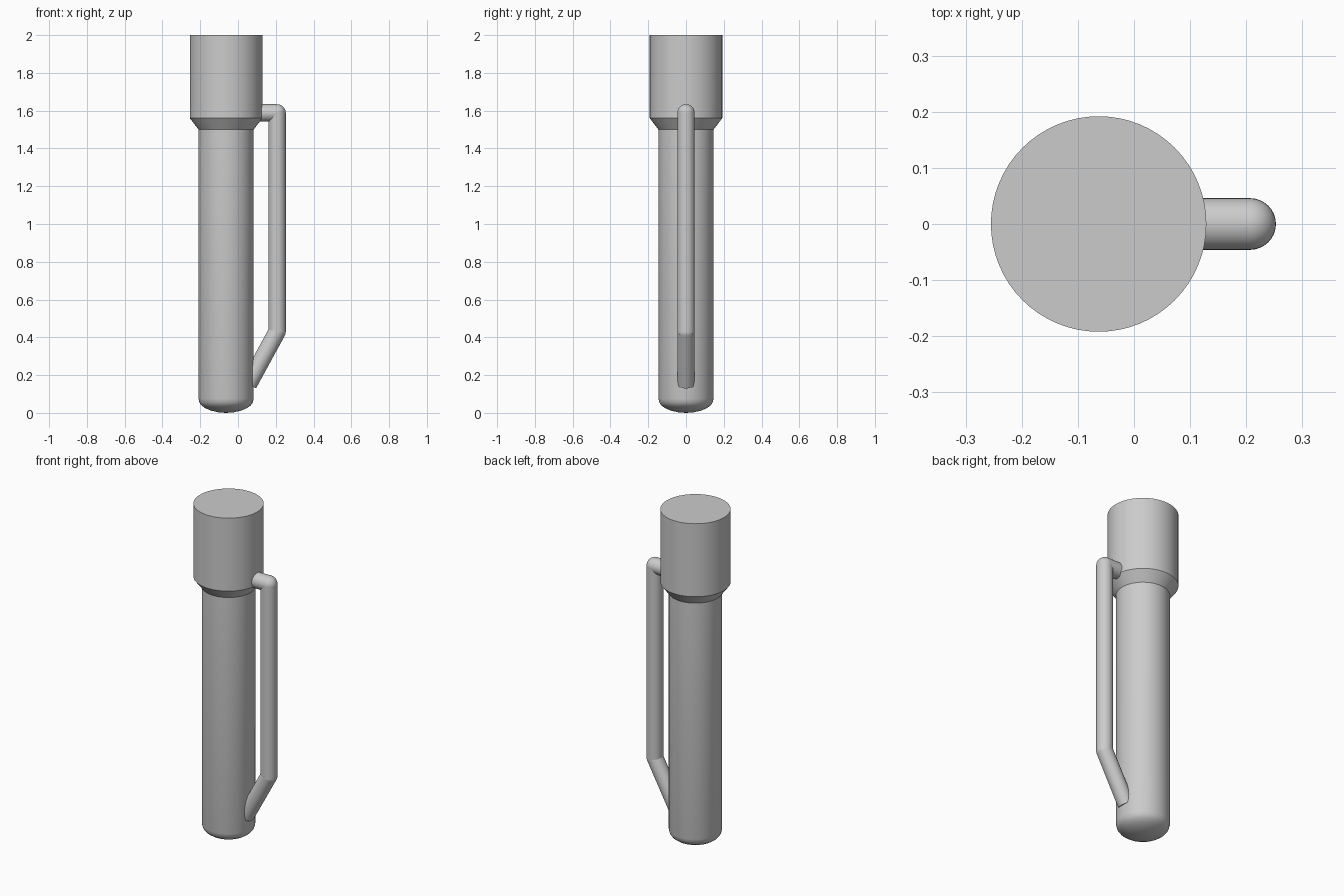
import bpy, bmesh, math
from mathutils import Vector

if "Cube" in bpy.data.objects:
    bpy.data.objects.remove(bpy.data.objects["Cube"])

grey = bpy.data.materials.new("plain grey")
grey.use_nodes = True
colour = (0.6, 0.6, 0.6, 1)
grey.diffuse_color = colour
grey.node_tree.nodes["Principled BSDF"].inputs["Base Color"].default_value = colour

AXIS_X = -0.063
CLIP_R = 0.046


def finish(name, bm, angle):
    """Turn a bmesh into a smooth-shaded grey object."""
    bmesh.ops.recalc_face_normals(bm, faces=bm.faces)
    mesh = bpy.data.meshes.new(name)
    bm.to_mesh(mesh)
    bm.free()
    mesh.materials.append(grey)
    obj = bpy.data.objects.new(name, mesh)
    bpy.context.collection.objects.link(obj)
    bpy.ops.object.select_all(action='DESELECT')
    obj.select_set(True)
    bpy.context.view_layer.objects.active = obj
    bpy.ops.object.shade_smooth_by_angle(angle=math.radians(angle))
    return obj


def lathe(name, profile, steps=64):
    """Spin a (radius, height) profile about the barrel axis."""
    bm = bmesh.new()
    verts = [bm.verts.new((AXIS_X + r, 0, z)) for r, z in profile]
    edges = [bm.edges.new(pair) for pair in zip(verts, verts[1:])]
    bmesh.ops.spin(bm, geom=verts + edges, cent=(AXIS_X, 0, 0), axis=(0, 0, 1),
                   angle=math.tau, steps=steps)
    bmesh.ops.remove_doubles(bm, verts=bm.verts, dist=0.0001)
    return finish(name, bm, 35)


# Barrel with a shallow domed bottom
R = 0.146
dome = [(0, 0), (0.04, 0.003), (0.08, 0.012), (0.11, 0.025),
        (0.13, 0.039), (0.141, 0.054), (R, 0.075)]
lathe("barrel", dome + [(R, 1.52), (0, 1.52)])

# Wide head with a tapered collar below
lathe("head", [(0, 1.5), (R, 1.5), (0.192, 1.56), (0.192, 2), (0, 2)])

# Side clip: round rods with ball joints at the bends
path = [Vector(p) for p in ((0.02, 0, 1.588), (0.207, 0, 1.588),
                            (0.207, 0, 0.43), (0.055, 0, 0.152))]
clip = bmesh.new()
for a, b in zip(path, path[1:]):
    d = b - a
    rot = d.to_track_quat('Z', 'Y').to_matrix().to_4x4()
    rot.translation = (a + b) / 2
    bmesh.ops.create_cone(clip, cap_ends=True, segments=32, radius1=CLIP_R,
                          radius2=CLIP_R, depth=d.length, matrix=rot)
for joint in path[1:-1]:
    ball = bmesh.ops.create_uvsphere(clip, u_segments=32, v_segments=16, radius=CLIP_R)
    bmesh.ops.translate(clip, verts=ball["verts"], vec=joint)
finish("clip", clip, 35)
